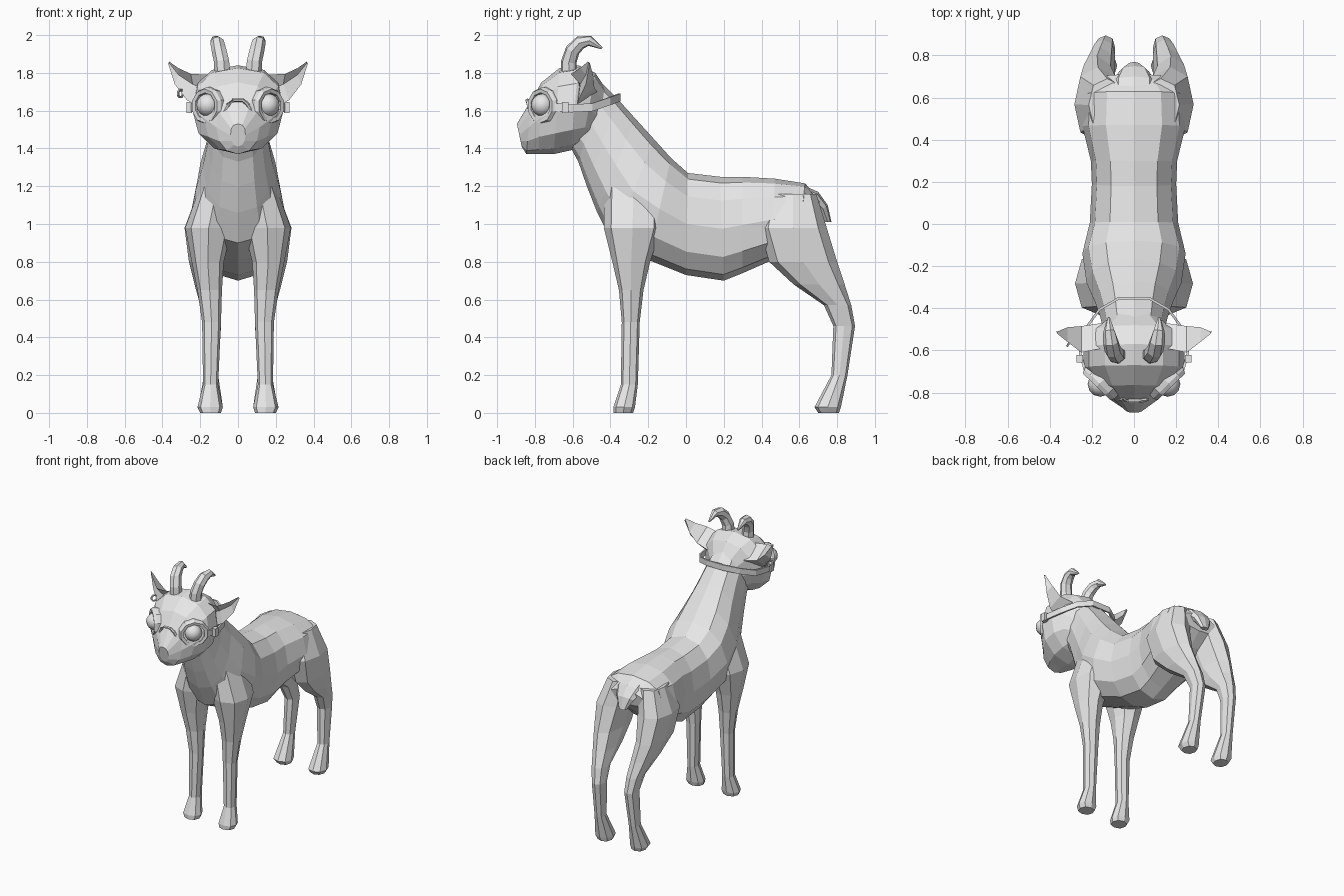
import bpy, bmesh, math
from mathutils import Vector, Matrix

coat = bpy.data.materials.new("plain_grey")
coat.diffuse_color = (0.8, 0.8, 0.8, 1)


def finish(name, bm):
    bmesh.ops.recalc_face_normals(bm, faces=bm.faces[:])
    me = bpy.data.meshes.new(name)
    bm.to_mesh(me)
    bm.free()
    me.materials.append(coat)
    ob = bpy.data.objects.new(name, me)
    bpy.context.collection.objects.link(ob)
    return ob


def loft(name, rings, side=1, closed=False):
    """Skin a list of rings; side=-1 mirrors across x."""
    bm = bmesh.new()
    vs = [[bm.verts.new((p[0] * side, p[1], p[2])) for p in r] for r in rings]
    n = len(vs[0])
    pairs = list(zip(vs, vs[1:])) + ([(vs[-1], vs[0])] if closed else [])
    for a, b in pairs:
        for i in range(n):
            j = (i + 1) % n
            bm.faces.new((a[i], a[j], b[j], b[i]))
    if not closed:
        bm.faces.new(vs[0])
        bm.faces.new(vs[-1])
    return finish(name, bm)


def ring(c, u, v, n, power=1.0, low=None):
    """Rounded ring about c with half axes u and v; low is the power for the -v half."""
    c, u, v = Vector(c), Vector(u), Vector(v)
    out = []
    for i in range(n):
        a = 2 * math.pi * i / n
        co, si = math.cos(a), math.sin(a)
        k = power if low is None or si > -1e-6 else low
        out.append(c + u * math.copysign(abs(co) ** k, co)
                   + v * math.copysign(abs(si) ** k, si))
    return out


def spine(sections, n, power, low=None):
    """Sections: top y, top z, bottom y, bottom z, half width."""
    return [ring((0, (a + c) / 2, (b + d) / 2), (w, 0, 0),
                 (0, (a - c) / 2, (b - d) / 2), n, power, low)
            for a, b, c, d, w in sections]


def leg(name, sections, side):
    """Sections: z, front y, back y, inner x, outer x."""
    rings = [ring(((x0 + x1) / 2, (y0 + y1) / 2, z), ((x1 - x0) / 2, 0, 0),
                  (0, (y1 - y0) / 2, 0), 8, 0.85)
             for z, y0, y1, x0, x1 in sections]
    loft(name, rings, side)


def tube(name, path, radii, n, side=1):
    pts = [Vector(p) for p in path]
    rings = []
    for i, p in enumerate(pts):
        t = (pts[min(i + 1, len(pts) - 1)] - pts[max(i - 1, 0)]).normalized()
        ref = Vector((1, 0, 0)) if abs(t.x) < 0.8 else Vector((0, 0, 1))
        u = (ref - t * ref.dot(t)).normalized()
        rings.append(ring(p, u * radii[i], t.cross(u) * radii[i], n))
    return loft(name, rings, side)


def hoop(name, c, axis, profile, n, side=1):
    """Turn a profile of (radius, depth) points about an axis."""
    axis = Vector(axis).normalized()
    u = axis.cross(Vector((0, 0, 1))).normalized()
    v = axis.cross(u)
    rings = []
    for i in range(n):
        a = 2 * math.pi * (i + 0.5) / n
        d = u * math.cos(a) * 1.06 + v * math.sin(a)
        rings.append([Vector(c) + d * r + axis * h for r, h in profile])
    return loft(name, rings, side, True)


# Trunk and neck
loft("body", spine([
    (0.71, 1.13, 0.69, 1.02, 0.14),
    (0.63, 1.215, 0.60, 0.93, 0.235),
    (0.47, 1.24, 0.46, 0.81, 0.245),
    (0.30, 1.25, 0.30, 0.74, 0.205),
    (0.18, 1.25, 0.20, 0.70, 0.20),
    (0.01, 1.27, 0.00, 0.73, 0.21),
    (-0.08, 1.35, -0.20, 0.81, 0.245),
    (-0.17, 1.45, -0.39, 0.90, 0.225),
    (-0.27, 1.56, -0.47, 1.06, 0.185),
    (-0.36, 1.66, -0.525, 1.20, 0.16),
    (-0.44, 1.74, -0.57, 1.33, 0.145),
    (-0.51, 1.78, -0.62, 1.42, 0.14)], 12, 0.88))

# Head
loft("head", spine([
    (-0.42, 1.71, -0.50, 1.42, 0.12),
    (-0.48, 1.80, -0.55, 1.42, 0.20),
    (-0.57, 1.84, -0.61, 1.39, 0.24),
    (-0.67, 1.825, -0.70, 1.37, 0.24),
    (-0.765, 1.75, -0.78, 1.37, 0.18),
    (-0.82, 1.655, -0.845, 1.37, 0.115),
    (-0.895, 1.53, -0.87, 1.41, 0.04)], 12, 0.8, 0.95))

# Tail
loft("tail", spine([
    (0.61, 1.21, 0.60, 1.10, 0.10),
    (0.70, 1.17, 0.66, 1.08, 0.10),
    (0.75, 1.10, 0.70, 1.06, 0.07),
    (0.77, 1.01, 0.73, 1.01, 0.03)], 8, 0.9))

for s, tag in ((1, "right"), (-1, "left")):
    # Legs
    leg("front_leg_" + tag, [
        (0.00, -0.385, -0.28, 0.09, 0.20),
        (0.03, -0.385, -0.27, 0.08, 0.215),
        (0.15, -0.345, -0.255, 0.105, 0.185),
        (0.48, -0.34, -0.245, 0.09, 0.19),
        (0.65, -0.355, -0.225, 0.085, 0.215),
        (0.80, -0.39, -0.19, 0.075, 0.245),
        (0.98, -0.435, -0.13, 0.03, 0.28),
        (1.20, -0.43, -0.13, 0.02, 0.20)], s)
    leg("hind_leg_" + tag, [
        (0.00, 0.70, 0.81, 0.09, 0.19),
        (0.03, 0.68, 0.82, 0.08, 0.21),
        (0.20, 0.77, 0.855, 0.105, 0.18),
        (0.46, 0.78, 0.895, 0.09, 0.18),
        (0.57, 0.73, 0.875, 0.09, 0.20),
        (0.68, 0.57, 0.84, 0.09, 0.23),
        (0.80, 0.44, 0.80, 0.09, 0.26),
        (0.98, 0.39, 0.745, 0.06, 0.283),
        (1.16, 0.44, 0.69, 0.04, 0.215)], s)

    # Horn sweeping backwards
    tube("horn_" + tag, [(0.08, -0.62, 1.78), (0.085, -0.62, 1.86),
                         (0.10, -0.60, 1.92), (0.11, -0.56, 1.96),
                         (0.118, -0.51, 1.97), (0.12, -0.445, 1.93)],
         [0.045, 0.042, 0.04, 0.037, 0.028, 0.006], 7, s)

    # Ear with a hollow front
    loft("ear_" + tag, [
        [(0.15, -0.59, 1.79), (0.17, -0.57, 1.71), (0.20, -0.58, 1.62),
         (0.15, -0.47, 1.70)],
        [(0.25, -0.61, 1.795), (0.24, -0.56, 1.74), (0.27, -0.57, 1.655),
         (0.25, -0.485, 1.72)],
        [(0.315, -0.56, 1.825), (0.315, -0.53, 1.79), (0.335, -0.53, 1.74),
         (0.315, -0.49, 1.78)],
        [(0.365, -0.52, 1.86), (0.367, -0.515, 1.855), (0.37, -0.51, 1.85),
         (0.362, -0.51, 1.855)]], s)

    # Goggle rim and eye
    axis, centre = (0.70, -0.72, 0.0), (0.16, -0.755, 1.625)
    hoop("goggle_rim_" + tag, centre, axis,
         [(0.098, -0.05), (0.10, 0.005), (0.09, 0.025), (0.07, 0.022),
          (0.065, -0.05)], 10, s)
    bm = bmesh.new()
    bmesh.ops.create_uvsphere(bm, u_segments=12, v_segments=8, radius=0.06,
                              matrix=Matrix.Translation((0.16 * s, -0.76, 1.63)))
    eye = finish("eye_" + tag, bm)
    eye.data.polygons.foreach_set("use_smooth", [True] * len(eye.data.polygons))

    # Strap buckle
    bm = bmesh.new()
    bmesh.ops.create_cube(bm, size=1, matrix=Matrix.Translation(
        (0.258 * s, -0.64, 1.617)) @ Matrix.Diagonal((0.03, 0.035, 0.06, 1)))
    finish("buckle_" + tag, bm)

# Strap around the back of the head
half = [(0.225, -0.70, 1.62), (0.25, -0.61, 1.612), (0.225, -0.50, 1.618),
        (0.16, -0.41, 1.65), (0.07, -0.358, 1.67)]
strap = half + [(-x, y, z) for x, y, z in reversed(half)]
bands = []
for x, y, z in strap:
    out = Vector((x, y + 0.6, 0)).normalized() * 0.012
    p, up = Vector((x, y, z)), Vector((0, 0, 0.021))
    bands.append([p - up, p + out - up, p + out + up, p + up])
loft("goggle_strap", bands)

# Goggle bridge arching over the nose
tube("goggle_bridge", [(-0.075, -0.825, 1.59), (-0.05, -0.835, 1.635),
                       (-0.025, -0.84, 1.655), (0.025, -0.84, 1.655),
                       (0.05, -0.835, 1.635), (0.075, -0.825, 1.59)],
     [0.01] * 6, 6)

# Ring hanging from one ear
hoop("ear_ring", (-0.305, -0.56, 1.69), (0.8, -0.5, 0),
     [(0.026, -0.005), (0.026, 0.005), (0.017, 0.005), (0.017, -0.005)], 8)
